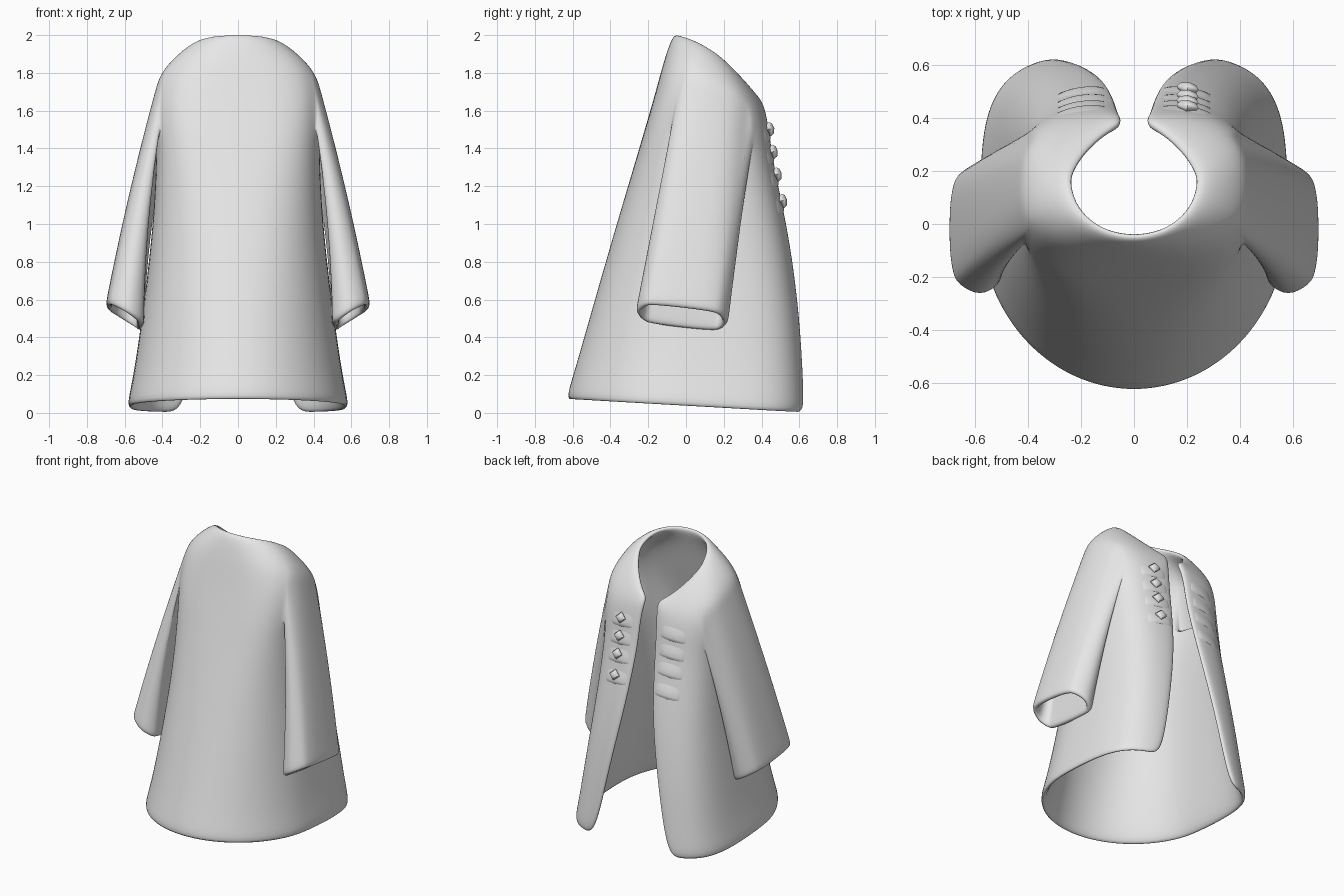
import bpy
from math import sin, cos, asin, atan2, pi, radians
from mathutils import Vector
from mathutils.bvhtree import BVHTree

cube = bpy.data.objects.get("Cube")
if cube:
    bpy.data.objects.remove(cube)

cloth = bpy.data.materials.new("light grey cloth")
cloth.use_nodes = True
cloth.diffuse_color = (0.8, 0.8, 0.8, 1)
cloth.node_tree.nodes["Principled BSDF"].inputs["Base Color"].default_value = (0.8, 0.8, 0.8, 1)


def make_object(name, verts, faces):
    mesh = bpy.data.meshes.new(name)
    mesh.from_pydata(verts, [], faces)
    mesh.materials.append(cloth)
    ob = bpy.data.objects.new(name, mesh)
    bpy.context.collection.objects.link(ob)
    return ob


def smooth(ob, angle=60):
    bpy.ops.object.select_all(action='DESELECT')
    ob.select_set(True)
    bpy.context.view_layer.objects.active = ob
    bpy.ops.object.shade_smooth_by_angle(angle=radians(angle))


# Coat rings, hem to neck: back y, back z, front y, front z,
# half width, side lift, front edge x, back and front squareness
RINGS = [
    (-0.64, 0.075, 0.65, 0.00, 0.595, 0.00, 0.32, 1, 0.52),
    (-0.60, 0.20, 0.64, 0.14, 0.56, 0.00, 0.26, 1, 0.52),
    (-0.50, 0.55, 0.615, 0.50, 0.508, 0.00, 0.19, 0.95, 0.55),
    (-0.37, 1.00, 0.56, 0.90, 0.455, 0.00, 0.11, 0.85, 0.6),
    (-0.27, 1.33, 0.49, 1.22, 0.435, 0.01, 0.075, 0.7, 0.63),
    (-0.22, 1.50, 0.46, 1.37, 0.435, 0.03, 0.065, 0.62, 0.63),
    (-0.17, 1.67, 0.445, 1.49, 0.445, 0.05, 0.06, 0.65, 0.68),
    (-0.13, 1.82, 0.43, 1.57, 0.42, 0.07, 0.055, 0.75, 0.75),
    (-0.10, 1.92, 0.42, 1.62, 0.335, 0.09, 0.05, 0.9, 0.95),
    (-0.065, 2.01, 0.41, 1.65, 0.245, 0.08, 0.05, 1, 1.4),
]
COLS = 14
verts, faces = [], []


def add(point):
    verts.append(point)
    return len(verts) - 1


grid = []
for yb, zb, yf, zf, w, lift, edge, pb, pf in RINGS:
    last = pi - asin((edge / w) ** (1 / pf))
    row = []
    for i in range(COLS + 1):
        t = last * i / COLS
        e = pb if t < pi / 2 else pf
        c = -cos(t)
        shaped = abs(c) ** e * (1 if c > 0 else -1)
        y = (yb + yf) / 2 + (yf - yb) / 2 * shaped
        z = zb + (zf - zb) * (1 + shaped) / 2 + lift * sin(t) ** 2
        row.append(add((w * sin(t) ** e, y, z)))
    grid.append(row)

# Body panels, leaving an armhole at the side
C0, C1, R0, R1 = 5, 10, 5, 7
for j in range(len(RINGS) - 1):
    for i in range(COLS):
        if not (R0 <= j < R1 and C0 <= i < C1):
            faces.append((grid[j][i], grid[j][i + 1], grid[j + 1][i + 1], grid[j + 1][i]))

# Sleeve grows out of the armhole, bows outwards and ends in a slanted cuff
cells = [(R0, i) for i in range(C0, C1)] + [(j, C1) for j in range(R0, R1)]
cells += [(R1, i) for i in range(C1, C0, -1)] + [(j, C0) for j in range(R1, R0, -1)]
start = [grid[j][i] for j, i in cells]
ends = []
for j, i in cells:
    a = atan2((j - (R0 + R1) / 2) / (R1 - R0), (i - (C0 + C1) / 2) / (C1 - C0))
    u, v = [abs(q) ** 0.65 * (1 if q > 0 else -1) for q in (cos(a), sin(a))]
    x, y = 0.602 + 0.105 * v - 0.02 * u * u, -0.022 + 0.262 * u
    ends.append(Vector((x, y, 0.505 + 0.055 * v - 0.03 * u)))
loop = start
for f in (0.06, 0.2, 0.4, 0.6, 0.8, 0.95, 1):
    bow = Vector((0.06 * f * (1 - f), 0, 0))
    ring = [add(tuple(Vector(verts[s]).lerp(e, f) + bow)) for s, e in zip(start, ends)]
    n = len(ring)
    for k in range(n):
        m = (k + 1) % n
        faces.append((loop[k], loop[m], ring[m], ring[k]))
    loop = ring

coat = make_object("coat", verts, faces)
mirror = coat.modifiers.new("mirror", 'MIRROR')
mirror.merge_threshold = 0.002
solid = coat.modifiers.new("thickness", 'SOLIDIFY')
solid.thickness = 0.04
solid.offset = -1
sub = coat.modifiers.new("rounding", 'SUBSURF')
sub.levels = sub.render_levels = 2
smooth(coat, 80)

# Surface lookup used to lay trim on the chest
graph = bpy.context.evaluated_depsgraph_get()
tree = BVHTree.FromObject(coat, graph)


def chest(x, z):
    hit, normal, _, _ = tree.ray_cast(Vector((x, 2, z)), Vector((0, -1, 0)))
    return hit, normal


HEIGHTS = (1.5, 1.38, 1.26, 1.12)
PROFILE = ((0.058, -0.004), (0.03, 0.002), (0.0, 0.007), (-0.03, 0.009), (-0.045, 0.006), (-0.055, -0.004))

# Soft chest pleats on both sides
STEPS = 12
for side, label in ((1, "left"), (-1, "right")):
    for number, z in enumerate(HEIGHTS, 1):
        pv, pf = [], []
        for s in range(STEPS + 1):
            x = 0.10 + 0.20 * s / STEPS
            fade = sin(pi * s / STEPS) ** 0.5 if 0 < s < STEPS else 0
            for dz, out in PROFILE:
                hit, normal = chest(side * x, z + dz - 0.02 * s / STEPS)
                pv.append(hit + normal * (out * fade - 0.004 * (1 - fade)))
        w = len(PROFILE)
        for s in range(STEPS):
            for k in range(w - 1):
                q = [s * w + k, s * w + k + 1, (s + 1) * w + k + 1, (s + 1) * w + k]
                pf.append(q[::-1] if side < 0 else q)
        smooth(make_object(f"{label}_pleat_{number}", pv, pf))

# Diamond buttons on the left side
for number, z in enumerate(HEIGHTS, 1):
    hit, normal = chest(0.2, z)
    bpy.ops.mesh.primitive_uv_sphere_add(segments=4, ring_count=4, radius=1,
                                         location=hit + normal * 0.014)
    button = bpy.context.object
    button.name = f"button_{number}"
    button.scale = (0.042, 0.038, 0.024)
    button.rotation_euler = normal.to_track_quat('Z', 'Y').to_euler()
    button.data.materials.append(cloth)
    smooth(button, 50)
